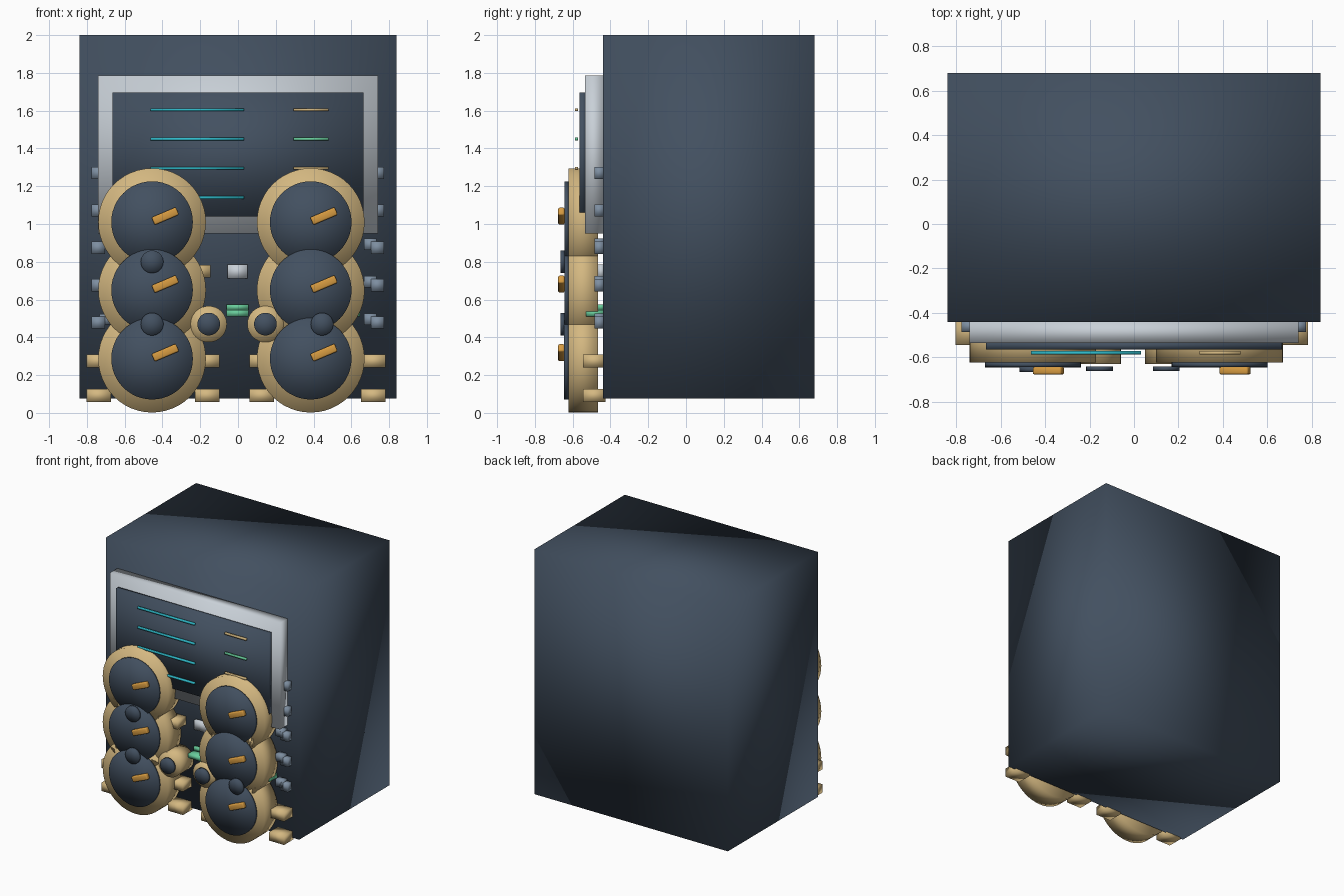
import bpy, bmesh
from math import radians
from mathutils import Matrix, Vector

cube = bpy.data.objects.get("Cube")
if cube:
    bpy.data.objects.remove(cube, do_unlink=True)


def material(name, r, g, b):
    m = bpy.data.materials.new(name)
    m.use_nodes = True
    m.diffuse_color = (r, g, b, 1)
    shader = next(n for n in m.node_tree.nodes if n.type == 'BSDF_PRINCIPLED')
    shader.inputs["Base Color"].default_value = (r, g, b, 1)
    return m


slate = material("dark slate", 0.055, 0.08, 0.117)
silver = material("silver", 0.58, 0.63, 0.68)
tan = material("tan brass", 0.66, 0.48, 0.22)
orange = material("orange brass", 0.68, 0.33, 0.053)
cyan = material("cyan", 0.03, 0.51, 0.61)
green = material("mint green", 0.14, 0.61, 0.33)
steel = material("blue steel", 0.205, 0.27, 0.352)


def finish(name, bm, mat):
    bmesh.ops.recalc_face_normals(bm, faces=bm.faces)
    for f in bm.faces:
        f.smooth = True
    mesh = bpy.data.meshes.new(name)
    bm.to_mesh(mesh)
    bm.free()
    mesh.materials.append(mat)
    ob = bpy.data.objects.new(name, mesh)
    bpy.context.collection.objects.link(ob)
    return ob


def block(name, mat, x, y, z, tilt=0):
    """Box from (low, high) extents on each axis, tilted about the y axis."""
    mid = Vector([(a + b) / 2 for a, b in (x, y, z)])
    bm = bmesh.new()
    bmesh.ops.create_cube(bm, size=1)
    bm.transform(Matrix.Translation(mid) @ Matrix.Rotation(radians(tilt), 4, 'Y')
                 @ Matrix.Diagonal((x[1] - x[0], y[1] - y[0], z[1] - z[0], 1)))
    return finish(name, bm, mat)


def centred(name, mat, x, z, w, h, y):
    return block(name, mat, (x - w / 2, x + w / 2), y, (z - h / 2, z + h / 2))


def disc(name, mat, x, z, radius, y, sides=48):
    """Round plate facing the front."""
    bm = bmesh.new()
    bmesh.ops.create_cone(bm, cap_ends=True, cap_tris=True, segments=sides,
                          radius1=radius, radius2=radius, depth=y[1] - y[0])
    bm.transform(Matrix.Translation((x, (y[0] + y[1]) / 2, z))
                 @ Matrix.Rotation(radians(90), 4, 'X'))
    return finish(name, bm, mat)


# Cabinet, display frame and screen
block("cabinet", slate, (-0.84, 0.84), (-0.44, 0.68), (0.075, 2.0))
block("display_frame", silver, (-0.74, 0.74), (-0.535, -0.44), (0.95, 1.785))
block("screen", slate, (-0.665, 0.665), (-0.565, -0.53), (1.04, 1.695))

# Readout lines on the screen
LINE_Y = (-0.587, -0.572)
for i, mark in enumerate((tan, green, tan, green)):
    z = 1.605 - 0.155 * i
    centred("readout_line", cyan, -0.217, z, 0.495, 0.015, LINE_Y)
    centred("readout_mark", mark, 0.387, z, 0.185, 0.015, LINE_Y)

# Two columns of large dials, each with a dark cap and a tilted pointer
for x in (-0.455, 0.385):
    for i, z in enumerate((1.01, 0.65, 0.287)):
        front = -0.643 - 0.001 * i
        disc("dial", tan, x, z, 0.285, (-0.623, -0.465))
        disc("dial_cap", slate, x, z, 0.216, (front, -0.622))
        px, pz = x + 0.07, z + 0.032
        pointer = block("dial_pointer", orange, (px - 0.07, px + 0.07),
                        (-0.677, -0.643), (pz - 0.022, pz + 0.022), -23)
        bevel = pointer.modifiers.new("bevel", 'BEVEL')
        bevel.width = 0.008
        bevel.segments = 2

# Small studs between the large dials
for x, z in ((-0.455, 0.8), (-0.455, 0.47), (0.445, 0.47)):
    disc("stud", slate, x, z, 0.06, (-0.665, -0.643), 32)

# Small dials in the middle
for x in (-0.155, 0.145):
    disc("small_dial", tan, x, 0.47, 0.096, (-0.63, -0.465), 32)
    disc("small_dial_cap", slate, x, 0.47, 0.06, (-0.662, -0.64), 32)

# Brass lugs beside the lower dials
LUG_Y = (-0.545, -0.425)
for x in (-0.738, -0.162, 0.125, 0.717):
    for z in (0.092, 0.275):
        centred("lug", tan, x, z, 0.13, 0.068, LUG_Y)
centred("upper_lug", tan, -0.21, 0.75, 0.13, 0.065, LUG_Y)

# Steel clips down both sides
CLIP_Y = (-0.485, -0.435)
for i in range(5):
    z = 1.27 - 0.198 * i
    for x in (-0.74, 0.738):
        centred("clip", steel, x, z, 0.07, 0.065, CLIP_Y)
    if i > 1:
        centred("inner_clip", steel, 0.70, z + 0.018, 0.065, 0.06, CLIP_Y)
centred("inner_clip", steel, -0.70, 0.495, 0.065, 0.055, CLIP_Y)

# Centre indicator and green slides
centred("indicator", silver, -0.003, 0.748, 0.105, 0.075, (-0.465, -0.435))
for x in (-0.003, 0.587):
    centred("green_slide", green, x, 0.528, 0.118, 0.034, (-0.53, -0.435))
centred("green_slide_top", green, -0.003, 0.56, 0.118, 0.028, (-0.465, -0.435))
